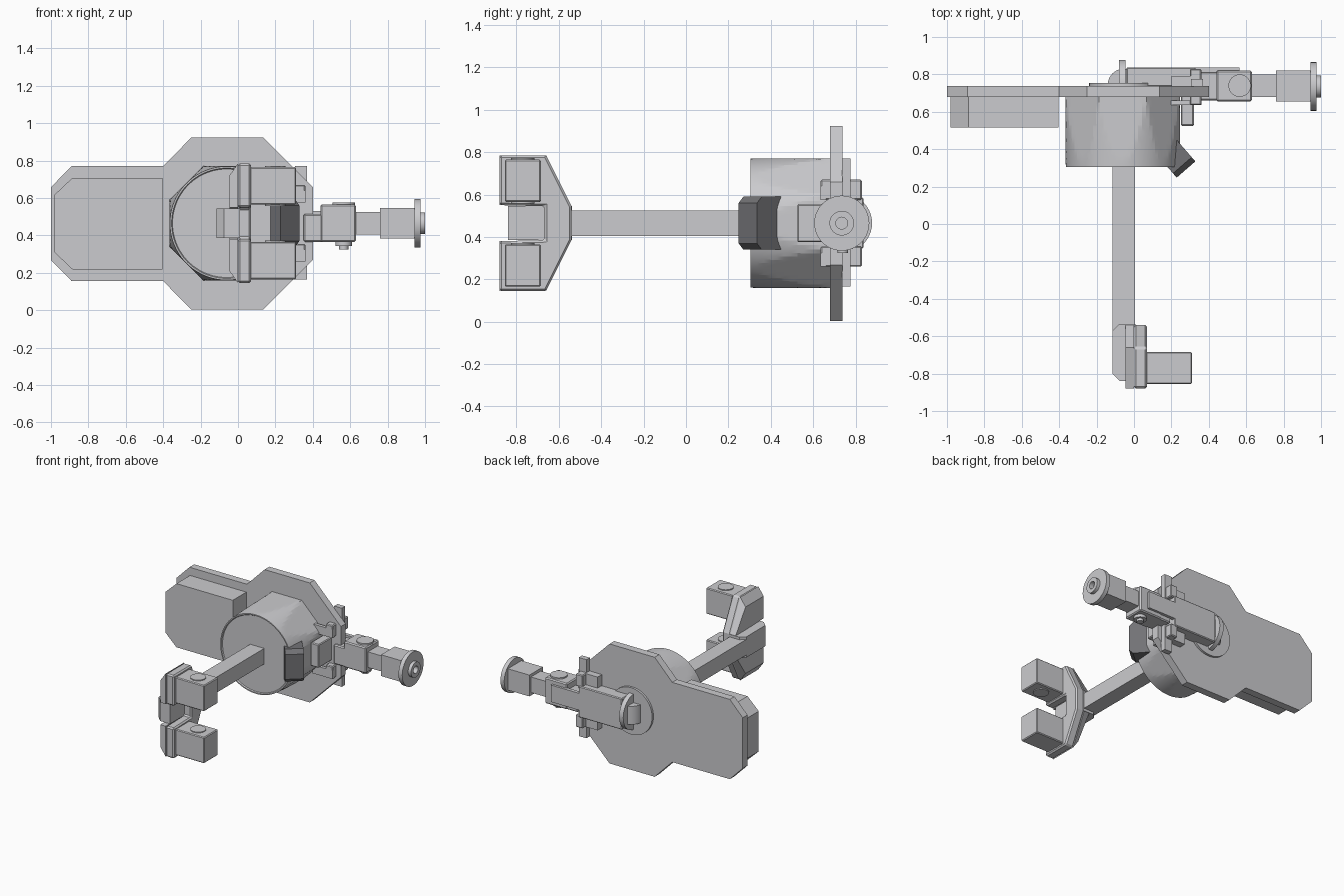
import bpy, bmesh
from math import pi, cos, radians, sin
from mathutils import Matrix, Vector

if "Cube" in bpy.data.objects:
    bpy.data.objects.remove(bpy.data.objects["Cube"])


def material(name, rgb):
    m = bpy.data.materials.new(name)
    m.use_nodes = True
    m.diffuse_color = (*rgb, 1)
    m.node_tree.nodes["Principled BSDF"].inputs["Base Color"].default_value = (*rgb, 1)
    return m


GREY = material("light grey", (0.6, 0.6, 0.62))
DARK = material("dark grey", (0.17, 0.17, 0.18))
CZ = 0.465  # height of the main axis
HX = -0.06  # sideways centre of the housing


def finish(name, bm, mat=GREY, bevel=0, smooth=0):
    bmesh.ops.recalc_face_normals(bm, faces=bm.faces)
    me = bpy.data.meshes.new(name)
    bm.to_mesh(me)
    bm.free()
    me.materials.append(mat)
    ob = bpy.data.objects.new(name, me)
    bpy.context.collection.objects.link(ob)
    if bevel:
        mod = ob.modifiers.new("bevel", "BEVEL")
        mod.width = bevel
        mod.segments = 1
        mod.limit_method = "ANGLE"
    if smooth:
        bpy.ops.object.select_all(action="DESELECT")
        ob.select_set(True)
        bpy.context.view_layer.objects.active = ob
        bpy.ops.object.shade_smooth_by_angle(angle=radians(smooth))
    return ob


def box(name, x, y, z, bevel=0):
    bm = bmesh.new()
    bmesh.ops.create_cube(bm, size=1)
    for v in bm.verts:
        v.co = [(r[0] + r[1]) / 2 + c * (r[1] - r[0]) for r, c in zip((x, y, z), v.co)]
    return finish(name, bm, GREY, bevel)


def prism(name, axis, points, lo, hi, bevel=0, mat=GREY):
    """Extrude an outline along one axis; points hold the other two coordinates in order."""
    k = "xyz".index(axis)
    bm = bmesh.new()
    face = bm.faces.new([bm.verts.new((*p[:k], lo, *p[k:])) for p in points])
    new = bmesh.ops.extrude_face_region(bm, geom=[face])["geom"]
    step = Vector((0, 0, 0))
    step[k] = hi - lo
    bmesh.ops.translate(bm, vec=step, verts=[g for g in new if isinstance(g, bmesh.types.BMVert)])
    return finish(name, bm, mat, bevel)


def cylinder(name, axis, centre, r, length, n=40):
    bm = bmesh.new()
    turn = {"x": Matrix.Rotation(pi / 2, 4, "Y"), "y": Matrix.Rotation(pi / 2, 4, "X"),
            "z": Matrix.Identity(4)}[axis]
    bmesh.ops.create_cone(bm, cap_ends=True, segments=n, radius1=r, radius2=r, depth=length,
                          matrix=Matrix.Translation(centre) @ turn)
    return finish(name, bm, smooth=25)


def loft(name, rings, n, place, smooth):
    """Join rings of (radius function, position) and close both ends."""
    bm = bmesh.new()
    loops = [[bm.verts.new(place(r(2 * pi * i / n), p, 2 * pi * i / n)) for i in range(n)]
             for r, p in rings]
    for a, b in zip(loops, loops[1:]):
        for i in range(n):
            j = (i + 1) % n
            bm.faces.new((a[i], a[j], b[j], b[i]))
    bm.faces.new(loops[0])
    bm.faces.new(loops[-1])
    return finish(name, bm, smooth=smooth)


def symmetric(half, z=CZ):
    return [(p, z + d) for p, d in half] + [(p, z - d) for p, d in reversed(half)]


def mirrored(z):
    return [z, (2 * CZ - z[1], 2 * CZ - z[0])]


# Back plate: octagon joined to a side wing
half = [(-1, 0.195), (-0.89, 0.307), (-0.4, 0.307), (-0.25, 0.46), (0.135, 0.46), (0.4, 0.195)]
prism("back_plate", "y", symmetric(half, 0.463), 0.68, 0.738)

# Storage box on the wing
half = [(-0.98, 0.155), (-0.885, 0.245), (-0.405, 0.245)]
prism("side_box", "y", symmetric(half, 0.463), 0.515, 0.69)


# Housing: cone cut by eight flat sides, with a shallow front rim
def cut_radius(limit):
    def radius(a):
        off = (a + pi / 8) % (pi / 4) - pi / 8
        return min(0.306 / cos(off), limit)
    return radius


rings = [(cut_radius(0.29), 0.312), (cut_radius(0.295), 0.304), (cut_radius(0.304), 0.304)]
rings += [(cut_radius(0.304 + 0.0275 * k / 12), 0.304 + 0.38 * k / 12) for k in range(1, 13)]
loft("housing", rings, 96, lambda r, p, a: (HX + r * cos(a), p, CZ + r * sin(a)), 6)

# Sensor pod set diagonally on the housing, chamfered at its top and bottom
pod = prism("sensor_pod", "x", symmetric([(-0.075, 0.095), (-0.045, 0.125), (0.075, 0.125)], 0),
            -0.066, 0.066, mat=DARK)
pod.location = (0.229, 0.348, CZ)
pod.rotation_euler = (0, 0, radians(41))

# Long arm and its forked head, whose outer ends slope away
box("long_arm", (-0.115, 0.005), (-0.58, 0.33), (0.405, 0.525))
half = [(-0.54, 0.08), (-0.66, 0.32), (-0.88, 0.32), (-0.88, 0.085), (-0.667, 0.08)]
prism("fork_head", "x", symmetric(half), 0.0, 0.07, 0.01)
slope = prism("fork_slope", "x", symmetric(half), -0.045, 0.0)
for v in slope.data.vertices:
    if v.co.x < -0.02 and abs(v.co.z - CZ) > 0.3:
        v.co.z = CZ + (v.co.z - CZ) * 0.8
spine = [(0.01, -0.84), (-0.075, -0.84), (-0.115, -0.8), (-0.115, -0.57), (-0.08, -0.537),
         (0.01, -0.537)]
prism("fork_spine", "z", spine, 0.385, 0.545)
for side, z in zip(("upper", "lower"), mirrored((0.565, 0.765))):
    box(side + "_fork_block", (0.06, 0.31), (-0.855, -0.685), z, 0.006)
    for k, end in enumerate(z):
        if (side, k) != ("lower", 0):
            cylinder(f"{side}_block_cap_{k}", "z", (0.2, -0.77, end), 0.055, 0.014)

# Rear hub with pivot wheel
cylinder("rear_hub", "y", (HX, 0.745, CZ), 0.18, 0.02, 48)
cylinder("pivot_wheel", "x", (-0.0625, 0.74, CZ), 0.138, 0.035)
cylinder("pivot_drum", "z", (-0.055, 0.745, CZ), 0.085, 0.14)

# Joint mechanism behind the plate
box("joint_body", (-0.04, 0.33), (0.735, 0.838), (0.345, 0.585), 0.006)
box("joint_strip", (0.32, 0.565), (0.81, 0.838), (0.4, 0.53))
for side, z in zip(("upper", "lower"), mirrored((0.575, 0.67))):
    box(side + "_clamp", (0.3, 0.36), (0.635, 0.83), z, 0.006)
    box(side + "_clamp_foot", (0.19, 0.36), (0.635, 0.66), (z[0], z[1] - 0.03))
    box(side + "_clamp_tab", (0.2, 0.32), (0.735, 0.79), z)
box("clamp_bar", (0.305, 0.37), (0.735, 0.775), (0.165, 0.77))
box("front_sensor", (0.25, 0.32), (0.525, 0.685), (0.375, 0.555), 0.006)

# Elbow, forearm and wrist
box("elbow_block", (0.44, 0.63), (0.655, 0.82), (0.365, 0.565), 0.008)
box("elbow_shelf", (0.35, 0.46), (0.66, 0.815), (0.365, 0.515), 0.008)
cylinder("elbow_cap", "z", (0.565, 0.74, 0.565), 0.06, 0.022)
cylinder("elbow_pin", "z", (0.565, 0.74, 0.35), 0.025, 0.05, 16)
cylinder("elbow_pin_collar", "z", (0.565, 0.74, 0.356), 0.045, 0.025, 24)
box("forearm", (0.6, 0.78), (0.68, 0.8), (0.405, 0.525))
box("wrist_block", (0.76, 0.95), (0.655, 0.82), (0.383, 0.547))

# Wrist flange with a bored hub
profile = [(0.13, 0.943), (0.13, 0.975), (0.058, 0.975), (0.058, 1.0), (0.028, 1.0), (0.028, 0.965)]
loft("wrist_flange", [(lambda a, r=r: r, p) for r, p in profile], 40,
     lambda r, p, a: (p, 0.735 + r * cos(a), CZ + r * sin(a)), 25)
